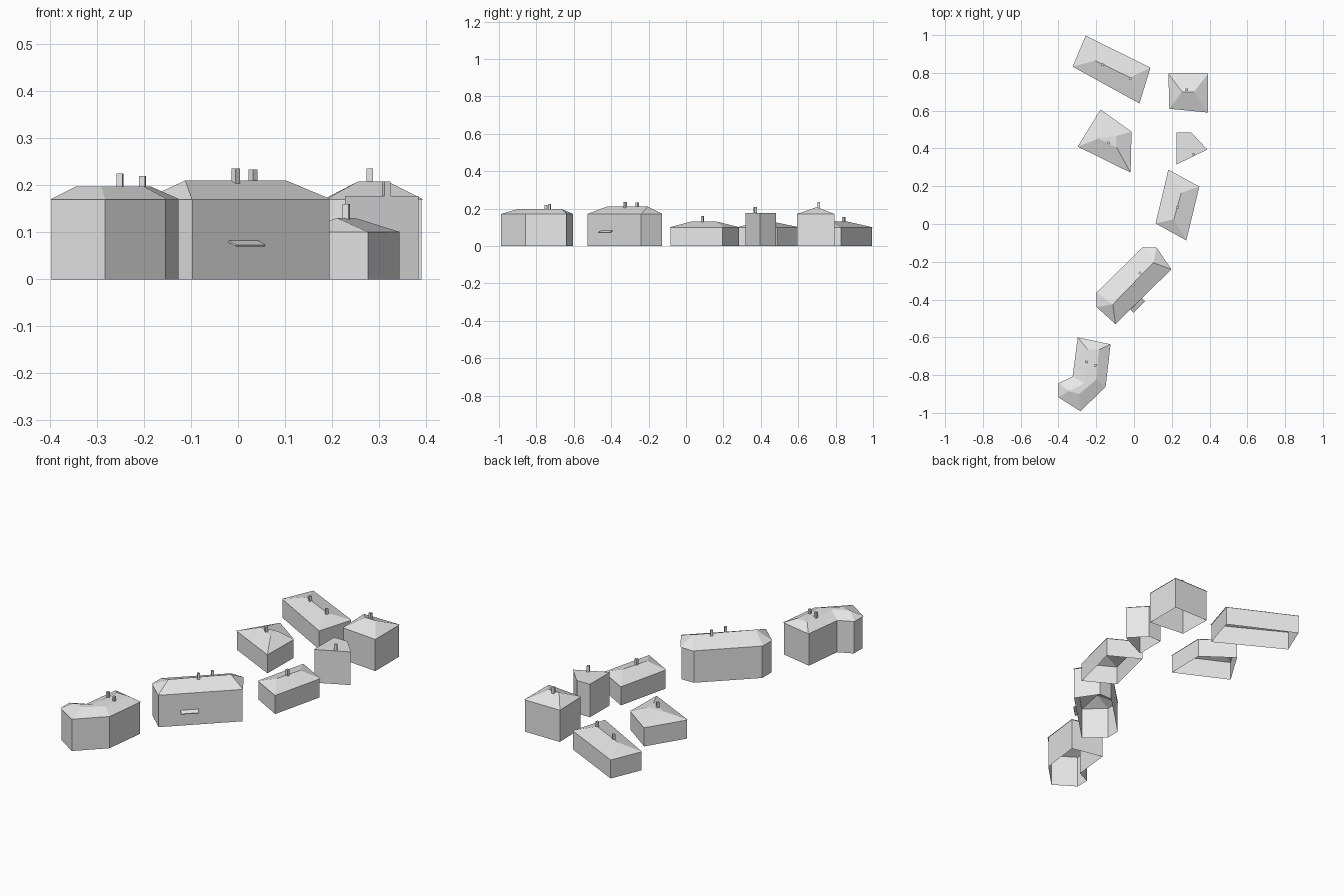
import bpy
import math
from mathutils import Vector, Matrix

cube = bpy.data.objects.get("Cube")
if cube:
    bpy.data.objects.remove(cube, do_unlink=True)

grey = bpy.data.materials.new("light_grey")
grey.use_nodes = True
grey.diffuse_color = (0.8, 0.8, 0.8, 1)
grey.node_tree.nodes["Principled BSDF"].inputs["Base Color"].default_value = (0.8, 0.8, 0.8, 1)

OVERHANG = 0.004


def make(name, verts, faces):
    mesh = bpy.data.meshes.new(name)
    mesh.from_pydata(verts, [], faces)
    mesh.materials.append(grey)
    obj = bpy.data.objects.new(name, mesh)
    bpy.context.collection.objects.link(obj)
    return obj


def box(name, size, matrix):
    x, y, z = (s / 2 for s in size)
    verts = [matrix @ Vector((a * x, b * y, c * z))
             for c in (-1, 1) for a, b in ((-1, -1), (1, -1), (1, 1), (-1, 1))]
    sides = [(i, (i + 1) % 4, (i + 1) % 4 + 4, i + 4) for i in range(4)]
    return make(name, verts, sides + [(3, 2, 1, 0), (4, 5, 6, 7)])


def house(name, wall_z, ridge_z, eaves, ridge, links, chimneys, angle=0):
    """Eaves run clockwise from above; links gives the ridge point of each corner."""
    eaves, links = eaves[::-1], links[::-1]
    n = len(eaves)
    center = sum((Vector(p) for p in eaves), Vector((0, 0))) / n

    # Open wall shell, slightly inside the eaves
    inner = []
    for p in eaves:
        v = Vector(p)
        inner.append(v + (center - v).normalized() * OVERHANG)
    verts = [(p.x, p.y, z) for z in (0, wall_z) for p in inner]
    make(name + "_walls", verts,
         [(i, (i + 1) % n, (i + 1) % n + n, i + n) for i in range(n)])

    # Hipped roof sheet, or a flat lid when there is no ridge
    verts = [(x, y, wall_z) for x, y in eaves] + [(x, y, ridge_z) for x, y in ridge]
    faces = []
    if ridge:
        for i in range(n):
            j = (i + 1) % n
            a, b = links[i] + n, links[j] + n
            faces.append((i, j, b) if a == b else (i, j, b, a))
        top = list(dict.fromkeys(k + n for k in links))
        if len(top) > 2:
            faces.append(top)
    else:
        faces.append(tuple(range(n)))
    make(name + "_roof", verts, faces)

    # Chimneys
    for k, (x, y, top_z) in enumerate(chimneys):
        base = ridge_z - 0.008
        m = Matrix.Translation((x, y, (base + top_z) / 2)) @ Matrix.Rotation(math.radians(angle), 4, "Z")
        box(f"{name}_chimney_{k + 1}", (0.013, 0.013, top_z - base), m)


house("long_low_house", 0.1, 0.13,
      [(-0.256, 0.997), (0.087, 0.828), (0.029, 0.638), (-0.325, 0.833)],
      [(-0.205, 0.865), (-0.02, 0.775)], [0, 1, 1, 0],
      [(-0.166, 0.843, 0.155), (-0.019, 0.77, 0.155)], -27)

house("square_house", 0.17, 0.208,
      [(0.182, 0.796), (0.393, 0.796), (0.393, 0.59), (0.187, 0.61)],
      [(0.255, 0.7), (0.317, 0.7)], [0, 1, 1, 0],
      [(0.28, 0.71, 0.235)])

house("skewed_house", 0.1, 0.132,
      [(-0.177, 0.606), (-0.013, 0.489), (-0.018, 0.272), (-0.298, 0.41)],
      [(-0.187, 0.452), (-0.095, 0.465), (-0.092, 0.405)], [0, 1, 2, 0],
      [(-0.135, 0.43, 0.16)], -27)

house("flat_house", 0.177, 0.177,
      [(0.225, 0.484), (0.304, 0.484), (0.388, 0.394), (0.225, 0.315)],
      [], [], [(0.315, 0.37, 0.208)], 25)

house("small_house", 0.1, 0.13,
      [(0.182, 0.288), (0.346, 0.198), (0.277, -0.087), (0.114, 0.003)],
      [(0.25, 0.165), (0.211, 0.025)], [0, 0, 1, 1],
      [(0.23, 0.087, 0.16)], -15)

house("tall_house", 0.17, 0.21,
      [(0.045, -0.124), (0.119, -0.124), (0.198, -0.24),
       (-0.098, -0.53), (-0.198, -0.44), (-0.198, -0.362)],
      [(0.102, -0.205), (-0.112, -0.425)], [0, 0, 0, 1, 1, 1],
      [(-0.005, -0.325, 0.235), (0.032, -0.26, 0.233)], 45)

house("corner_house", 0.17, 0.197,
      [(-0.298, -0.6), (-0.124, -0.637), (-0.15, -0.86), (-0.283, -0.992),
       (-0.399, -0.918), (-0.399, -0.843), (-0.325, -0.807)],
      [(-0.245, -0.665), (-0.185, -0.665), (-0.2, -0.825),
       (-0.29, -0.9), (-0.345, -0.885), (-0.262, -0.845)],
      [0, 1, 2, 3, 4, 4, 5],
      [(-0.251, -0.73, 0.225), (-0.203, -0.748, 0.22)], -10)

# Sloping awning on the long front wall of the tall house
slope = Matrix.Rotation(math.radians(44.4), 4, "Z") @ Matrix.Rotation(math.radians(22), 4, "X")
box("tall_house_awning", (0.087, 0.024, 0.004),
    Matrix.Translation((0.019, -0.431, 0.076)) @ slope)
